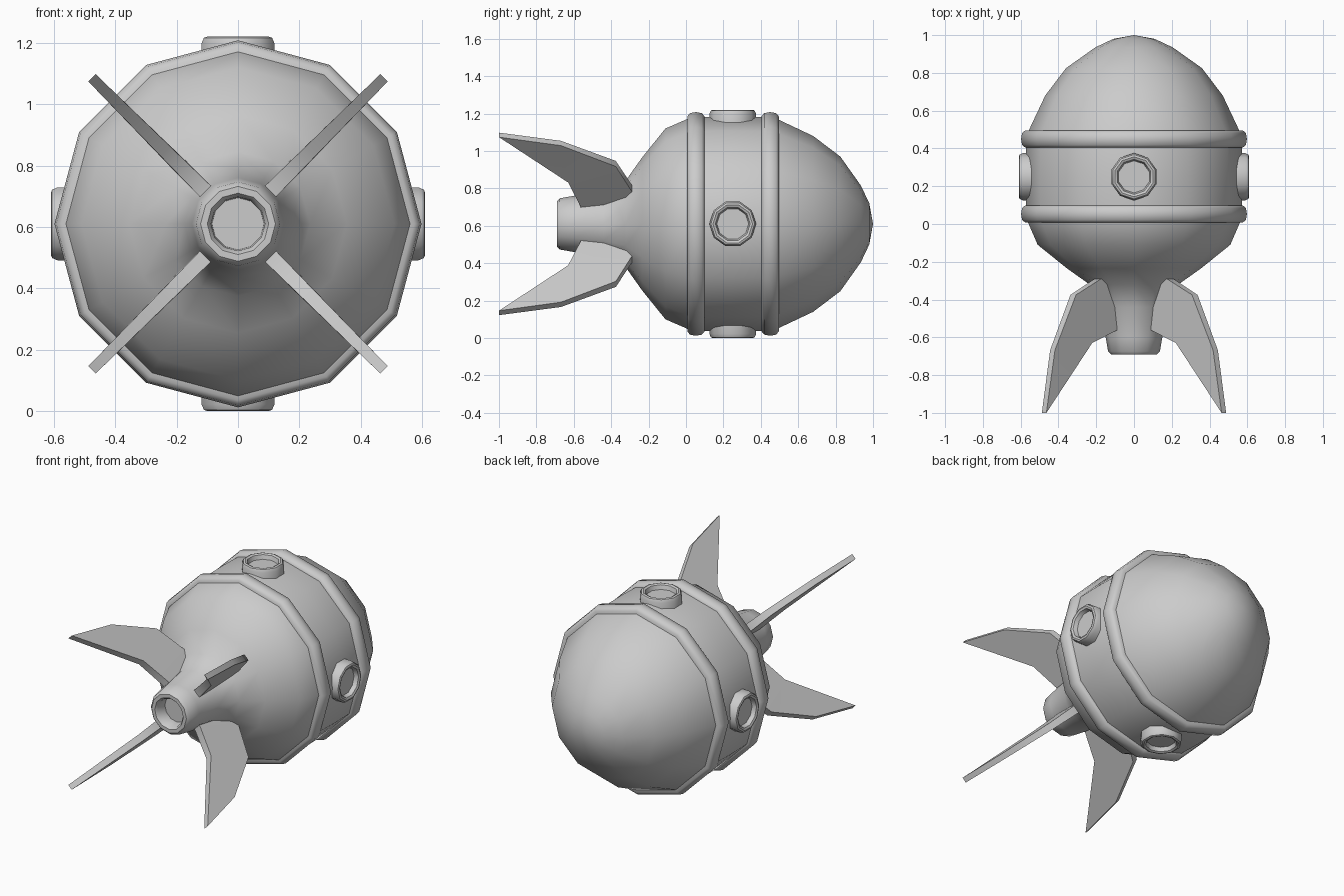
import bpy, bmesh, math
from mathutils import Matrix, Vector

if "Cube" in bpy.data.objects:
    bpy.data.objects.remove(bpy.data.objects["Cube"])

CZ = 0.61  # height of the hull axis


def finish(name, bm, angle):
    bmesh.ops.remove_doubles(bm, verts=bm.verts, dist=1e-5)
    bmesh.ops.recalc_face_normals(bm, faces=bm.faces)
    me = bpy.data.meshes.new(name)
    bm.to_mesh(me)
    bm.free()
    ob = bpy.data.objects.new(name, me)
    bpy.context.collection.objects.link(ob)
    bpy.ops.object.select_all(action='DESELECT')
    ob.select_set(True)
    bpy.context.view_layer.objects.active = ob
    bpy.ops.object.shade_smooth_by_angle(angle=math.radians(angle))
    return ob


def frame(x_dir, z_dir, origin):
    x, z = Vector(x_dir), Vector(z_dir)
    m = Matrix((x, z.cross(x), z)).transposed().to_4x4()
    return Matrix.Translation(origin) @ m


def lathe(name, profile, sides, matrix, closed=False, angle=45):
    """Revolve (radius, height) points about the local z axis."""
    bm = bmesh.new()
    rings = []
    for r, h in profile:
        rings.append([bm.verts.new(matrix @ Vector((
            r * math.cos(2 * math.pi * i / sides),
            r * math.sin(2 * math.pi * i / sides), h))) for i in range(sides)])
    pairs = list(zip(rings, rings[1:]))
    if closed:
        pairs.append((rings[-1], rings[0]))
    for a, b in pairs:
        for i in range(sides):
            j = (i + 1) % sides
            bm.faces.new((a[i], a[j], b[j], b[i]))
    return finish(name, bm, angle)


hull_axis = frame((1, 0, 0), (0, 1, 0), (0, 0, CZ))

# Egg-shaped hull, tapering to a hollow nozzle at the front
hull = [(0, 1.0), (0.11, 0.98), (0.205, 0.935), (0.36, 0.825), (0.47, 0.68),
        (0.555, 0.5), (0.572, 0.42), (0.575, 0.25), (0.572, 0.08), (0.562, 0.01),
        (0.51, -0.11), (0.355, -0.235), (0.235, -0.32), (0.175, -0.44),
        (0.15, -0.6), (0.137, -0.675), (0.122, -0.69), (0.1, -0.69),
        (0.088, -0.675), (0.085, -0.61), (0, -0.61)]
lathe("hull", hull, 12, hull_axis)

# Two rounded bands around the hull
for name, y in (("front_band", 0.053), ("rear_band", 0.45)):
    section = [(0.54, y - 0.046), (0.575, y - 0.046), (0.592, y - 0.032),
               (0.598, y), (0.592, y + 0.032), (0.575, y + 0.046), (0.54, y + 0.046)]
    lathe(name, section, 12, hull_axis, closed=True)

# Four portholes: raised rim with a recessed pane
rim = [(0.125, 0.5), (0.125, 0.588), (0.117, 0.606), (0.106, 0.61),
       (0.093, 0.604), (0.085, 0.578), (0, 0.578)]
for name, d in (("right", (1, 0, 0)), ("left", (-1, 0, 0)),
                ("top", (0, 0, 1)), ("bottom", (0, 0, -1))):
    lathe(name + "_porthole", rim, 10, frame((0, 1, 0), d, (0, 0.25, CZ)))

# Four swept fins on the diagonals: (y, radial distance, half thickness)
fin = [(-0.29, 0.12, 0.025), (-0.29, 0.27, 0.025), (-0.375, 0.455, 0.021),
       (-0.668, 0.61, 0.018), (-1.0, 0.673, 0.017), (-0.63, 0.335, 0.022),
       (-0.565, 0.16, 0.025), (-0.565, 0.12, 0.025)]
# Quads (as profile indices) covering the fin side
panels = [(0, 1, 6, 7), (1, 2, 5, 6), (2, 3, 5), (3, 4, 5)]
for k in range(4):
    a = math.radians(45 + 90 * k)
    out = Vector((math.cos(a), 0, math.sin(a)))
    side = Vector((-math.sin(a), 0, math.cos(a)))
    bm = bmesh.new()
    left, right = [[bm.verts.new(Vector((0, y, CZ)) + out * r + side * t * s)
                    for y, r, t in fin] for s in (-1, 1)]
    for p in panels:
        bm.faces.new([left[i] for i in p])
        bm.faces.new([right[i] for i in reversed(p)])
    for i in range(len(fin)):
        j = (i + 1) % len(fin)
        bm.faces.new((left[i], left[j], right[j], right[i]))
    finish("fin_%d" % (k + 1), bm, 40)
